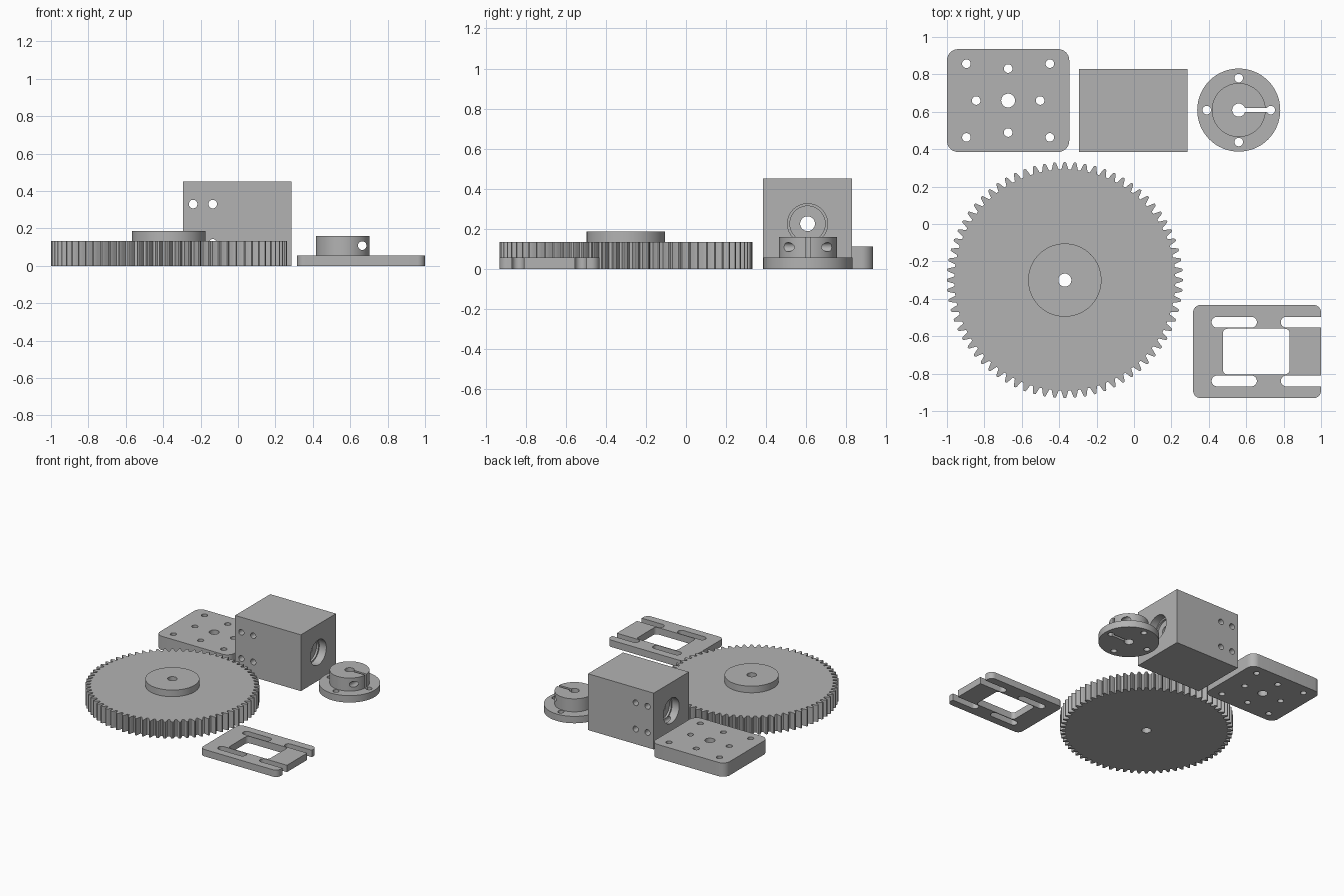
import bpy, bmesh
from math import sin, cos, pi, radians
from mathutils import Matrix, Vector

if "Cube" in bpy.data.objects:
    bpy.data.objects.remove(bpy.data.objects["Cube"], do_unlink=True)

grey = bpy.data.materials.new("plain grey")
grey.use_nodes = True
COLOUR = (0.45, 0.45, 0.45, 1)
grey.diffuse_color = COLOUR
grey.node_tree.nodes["Principled BSDF"].inputs["Base Color"].default_value = COLOUR


def prism(name, outline, z0, z1, matrix=Matrix()):
    """Extrude a closed 2D outline from z0 to z1."""
    bm = bmesh.new()
    base = bm.faces.new([bm.verts.new((x, y, z0)) for x, y in outline])
    top = bmesh.ops.extrude_face_region(bm, geom=[base])["geom"]
    verts = [g for g in top if isinstance(g, bmesh.types.BMVert)]
    bmesh.ops.translate(bm, verts=verts, vec=(0, 0, z1 - z0))
    bmesh.ops.recalc_face_normals(bm, faces=bm.faces)
    bm.transform(matrix)
    mesh = bpy.data.meshes.new(name)
    bm.to_mesh(mesh)
    bm.free()
    mesh.materials.append(grey)
    obj = bpy.data.objects.new(name, mesh)
    bpy.context.collection.objects.link(obj)
    return obj


def circle(x, y, r, n=40):
    return [(x + r * cos(2 * pi * i / n), y + r * sin(2 * pi * i / n)) for i in range(n)]


def rounded(x0, x1, y0, y1, r, n=8):
    """Rectangle outline with rounded corners."""
    corners = [(x1 - r, y1 - r), (x0 + r, y1 - r), (x0 + r, y0 + r), (x1 - r, y0 + r)]
    return [(cx + r * cos(pi / 2 * (q + i / n)), cy + r * sin(pi / 2 * (q + i / n)))
            for q, (cx, cy) in enumerate(corners) for i in range(n + 1)]


def rectangle(x0, x1, y0, y1):
    return [(x0, y0), (x1, y0), (x1, y1), (x0, y1)]


def combine(obj, tool, operation="DIFFERENCE"):
    """Apply a boolean with the tool object, then drop the tool."""
    mod = obj.modifiers.new("combine", "BOOLEAN")
    mod.operation = operation
    mod.solver = "EXACT"
    mod.object = tool
    bpy.context.view_layer.update()
    graph = bpy.context.evaluated_depsgraph_get()
    mesh = bpy.data.meshes.new_from_object(obj.evaluated_get(graph))
    obj.modifiers.clear()
    obj.data = mesh
    bpy.data.objects.remove(tool, do_unlink=True)


def drill(obj, outline, z0=-1, z1=1, matrix=Matrix()):
    combine(obj, prism("cutter", outline, z0, z1, matrix))


# Spur gear with raised hub
GX, GY, TEETH = -0.37, -0.30, 72
tooth = [(-0.37, 0.591), (-0.25, 0.61), (-0.15, 0.626), (-0.08, 0.631),
         (0.08, 0.631), (0.15, 0.626), (0.25, 0.61), (0.37, 0.591)]
outline = []
for i in range(TEETH):
    for step, r in tooth:
        a = 2 * pi * (i + step) / TEETH
        outline.append((GX + r * cos(a), GY + r * sin(a)))
gear = prism("spur_gear", outline, 0, 0.133)
combine(gear, prism("gear_hub", circle(GX, GY, 0.196, 64), 0.05, 0.186), "UNION")
drill(gear, circle(GX, GY, 0.035))

# Thick mounting plate with hole pattern
PX, PY = -0.673, 0.66
plate = prism("mounting_plate", rounded(-1, -0.346, 0.385, 0.935, 0.06), 0, 0.11)
drill(plate, circle(PX, PY, 0.037))
holes = [(sx * 0.223, sy * 0.197) for sx in (-1, 1) for sy in (-1, 1)]
holes += [(0.171, 0), (-0.171, 0), (0, 0.171), (0, -0.171)]
for dx, dy in holes:
    drill(plate, circle(PX + dx, PY + dy, 0.023, 24))

# Bearing block: stepped bore along x, four screw holes along y
X0, X1, BY, BZ = -0.295, 0.286, 0.607, 0.225
block = prism("bearing_block", rectangle(X0, X1, 0.385, 0.829), 0, 0.45)
along_x = Matrix.Translation((0, BY, BZ)) @ Matrix.Rotation(radians(90), 4, "Y")
drill(block, circle(0, 0, 0.037), matrix=along_x)
for radius, depth in ((0.1, 0.062), (0.088, 0.078)):
    drill(block, circle(0, 0, radius, 64), X1 - depth, X1 + 0.1, along_x)
    drill(block, circle(0, 0, radius, 64), X0 - 0.1, X0 + depth, along_x)
along_y = Matrix.Rotation(radians(90), 4, "X")
for x in (-0.24, -0.135):
    for z in (0.12, 0.33):
        drill(block, circle(x, z, 0.023, 24), matrix=along_y)

# Flanged clamp hub with slit and cross screw hole
HX, HY = 0.56, 0.609
hub = prism("clamp_hub", circle(HX, HY, 0.222, 64), 0, 0.055)
combine(hub, prism("hub_boss", circle(HX, HY, 0.144, 64), 0.02, 0.159), "UNION")
drill(hub, circle(HX, HY, 0.035))
drill(hub, rectangle(HX, HX + 0.17, HY - 0.01, HY + 0.01))
for dx, dy in ((1, 0), (-1, 0), (0, 1), (0, -1)):
    drill(hub, circle(HX + 0.171 * dx, HY + 0.171 * dy, 0.023, 24))
drill(hub, circle(0.664, 0.108, 0.023, 24), matrix=along_y)

# Thin motor plate with window, two closed and two open slots
MY = -0.682
motor = prism("slotted_motor_plate", rounded(0.316, 1, -0.931, -0.433, 0.04), 0, 0.055)
drill(motor, rounded(0.475, 0.832, MY - 0.122, MY + 0.122, 0.025))
for side in (-1, 1):
    cy = MY + side * 0.157
    for x0, x1 in ((0.415, 0.657), (0.785, 1.2)):
        drill(motor, rounded(x0, x1, cy - 0.029, cy + 0.029, 0.0289))

# Smooth round walls, keep edges sharp
bpy.ops.object.select_all(action="DESELECT")
for obj in (plate, block, hub, motor, gear):
    obj.select_set(True)
bpy.context.view_layer.objects.active = gear
bpy.ops.object.shade_smooth_by_angle(angle=radians(20))
